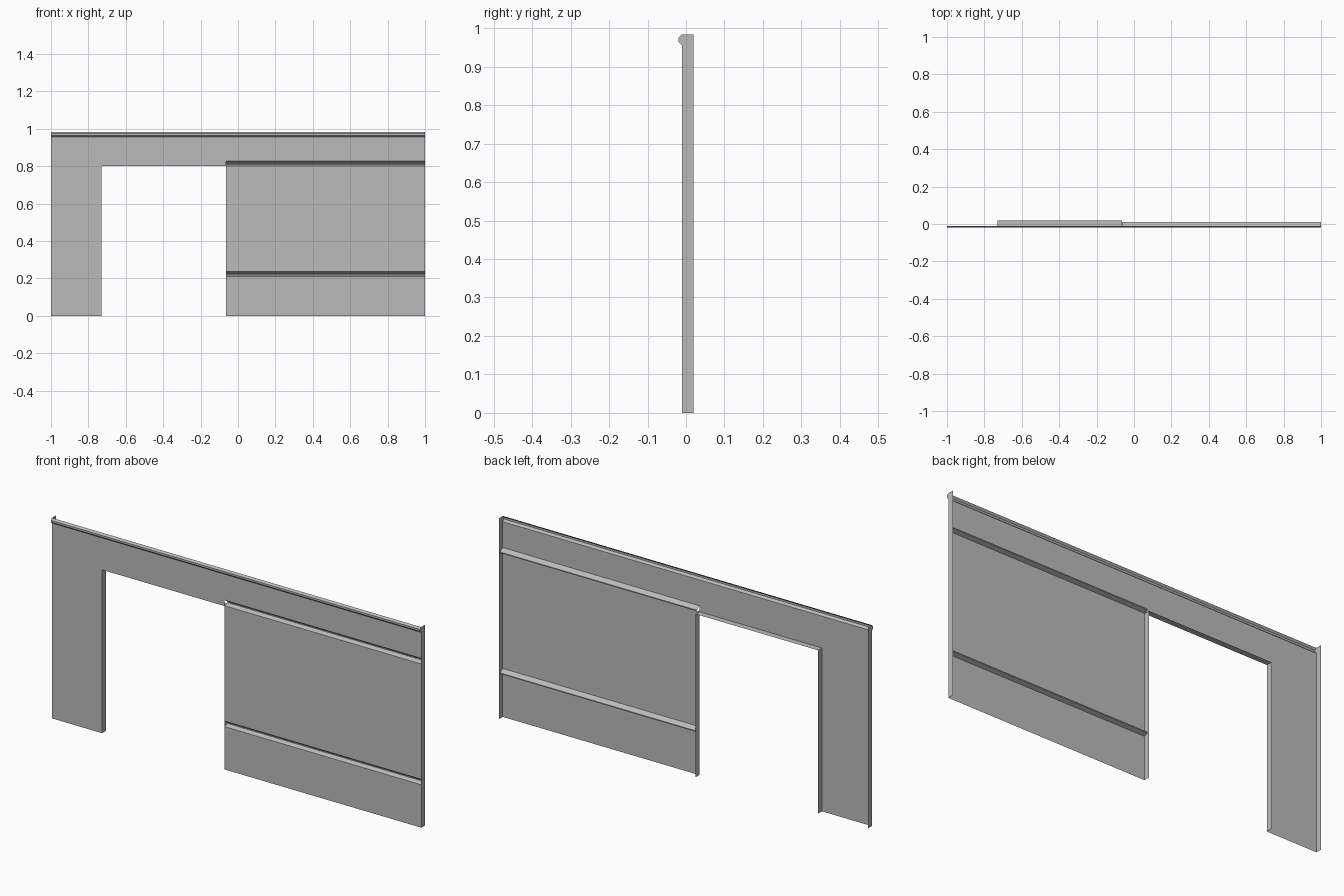
import bpy
import bmesh

cube = bpy.data.objects.get("Cube")
if cube:
    bpy.data.objects.remove(cube, do_unlink=True)

steel = bpy.data.materials.new("grey sheet metal")
steel.use_nodes = True
GREY = (0.5, 0.5, 0.5, 1)
steel.diffuse_color = GREY
steel.node_tree.nodes["Principled BSDF"].inputs["Base Color"].default_value = GREY

FRONT, RIB, BACK = -0.01, 0.01, 0.02
END, DOOR_LEFT, DOOR_RIGHT, DOOR_TOP, TOP = 1.0, -0.065, -0.73, 0.8, 0.983


def finish(name, bm):
    mesh = bpy.data.meshes.new(name)
    bm.to_mesh(mesh)
    bm.free()
    mesh.materials.append(steel)
    obj = bpy.data.objects.new(name, mesh)
    bpy.context.collection.objects.link(obj)


def fold(name, profile, x0, x1):
    """Folded sheet: a (y, z) profile swept along x."""
    bm = bmesh.new()
    rows = [[bm.verts.new((x, y, z)) for x in (x0, x1)] for y, z in profile]
    for (a, b), (c, d) in zip(rows, rows[1:]):
        bm.faces.new((a, b, d, c))
    finish(name, bm)


def plate(name, outline, x):
    """Flat side plate: a closed (y, z) outline at one x."""
    bm = bmesh.new()
    bm.faces.new([bm.verts.new((x, y, z)) for y, z in outline])
    finish(name, bm)


def rib(z):
    """Pressed-in horizontal rib starting at height z."""
    return [(FRONT, z), (RIB, z + 0.008), (RIB, z + 0.013), (FRONT, z + 0.027)]


# Rolled bead along the upper edge
bead = [(FRONT, 0.956), (-0.02, 0.965), (-0.02, 0.974), (-0.012, TOP)]

# Front sheet: ribbed panel, door post and header
fold("ribbed_panel", [(FRONT, 0)] + rib(0.21) + rib(0.802) + bead, DOOR_LEFT, END)
fold("door_post", [(FRONT, 0), (FRONT, DOOR_TOP)], -END, DOOR_RIGHT)
fold("door_header", [(FRONT, DOOR_TOP)] + bead, -END, DOOR_LEFT)

# Outer end flanges follow the bead
for side, x in (("left", END), ("right", -END)):
    plate(side + "_end_flange", [(FRONT, 0)] + bead + [(BACK, TOP), (BACK, 0)], x)

# Return flanges around the door opening
jamb = [(FRONT, 0), (FRONT, DOOR_TOP), (BACK, DOOR_TOP), (BACK, 0)]
for side, x in (("left", DOOR_LEFT), ("right", DOOR_RIGHT)):
    plate(side + "_jamb_flange", jamb, x)
fold("header_flange", [(FRONT, DOOR_TOP), (BACK, DOOR_TOP)], DOOR_RIGHT, DOOR_LEFT)
